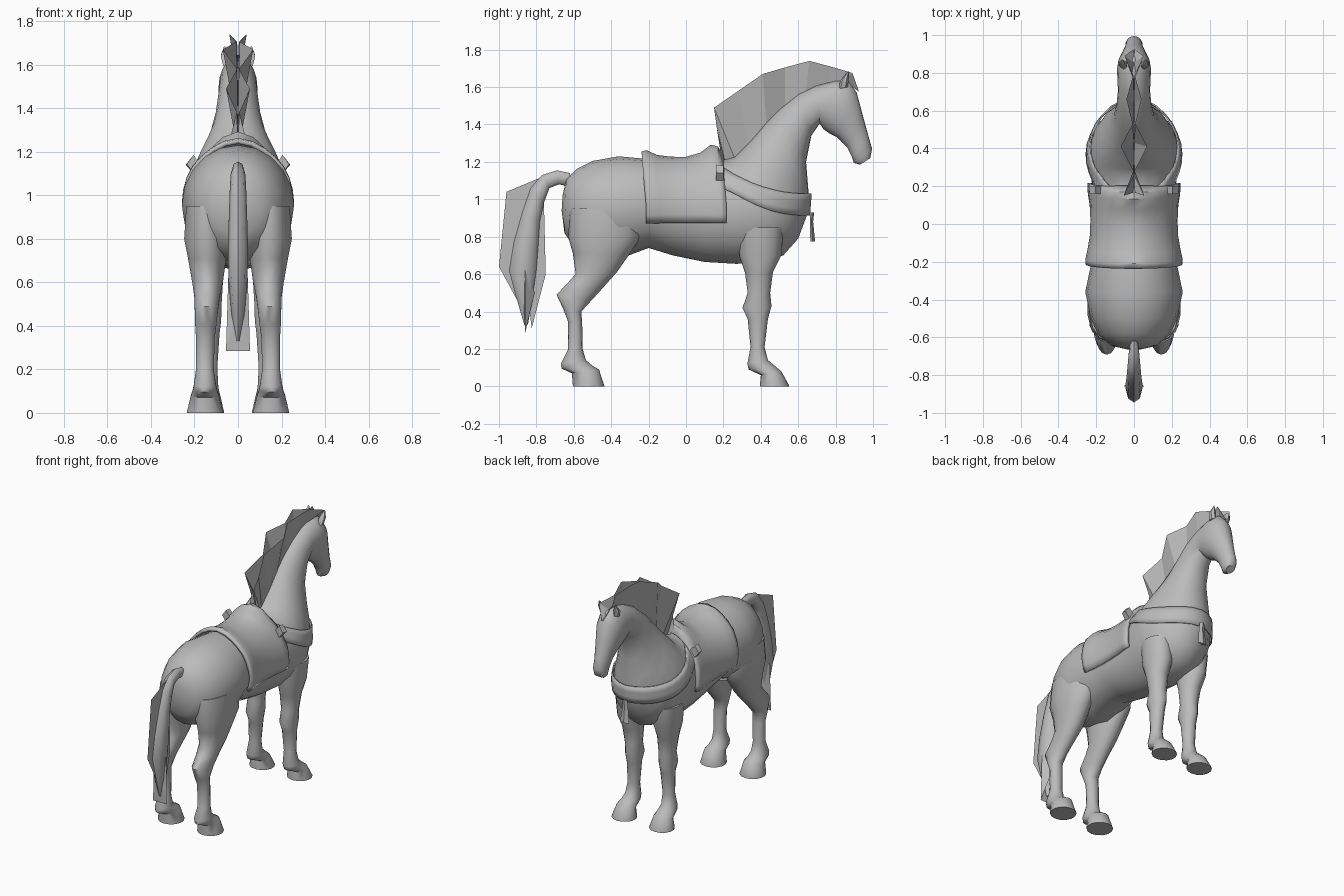
import bpy, bmesh, math
from mathutils import Vector
from mathutils.bvhtree import BVHTree

coat = bpy.data.materials.new("plain_grey")
coat.diffuse_color = (0.5, 0.5, 0.5, 1)


def make(name, verts, faces, angle=50, thick=0, closed=True):
    me = bpy.data.meshes.new(name)
    bm = bmesh.new()
    vs = [bm.verts.new(v) for v in verts]
    for f in faces:
        bm.faces.new([vs[i] for i in f])
    bmesh.ops.remove_doubles(bm, verts=bm.verts, dist=0.0005)
    bmesh.ops.recalc_face_normals(bm, faces=bm.faces)
    bm.to_mesh(me)
    bm.free()
    me.materials.append(coat)
    ob = bpy.data.objects.new(name, me)
    bpy.context.collection.objects.link(ob)
    if thick:
        mod = ob.modifiers.new("thickness", 'SOLIDIFY')
        mod.thickness, mod.offset = thick, 0
    bpy.ops.object.select_all(action='DESELECT')
    ob.select_set(True)
    bpy.context.view_layer.objects.active = ob
    if angle:
        bpy.ops.object.shade_smooth_by_angle(angle=math.radians(angle))
    return ob


def grid_faces(rows, cols, wrap=False):
    return [(r * cols + c, r * cols + (c + 1) % cols, (r + 1) * cols + (c + 1) % cols, (r + 1) * cols + c)
            for r in range(rows - 1) for c in range(cols if wrap else cols - 1)]


def loft(name, rings, n=16, side=1, angle=50):
    """Each ring: y, z of one edge, y, z of the opposite edge, centre x, half width."""
    verts = []
    for ya, za, yb, zb, cx, w in rings:
        for i in range(n):
            t = 2 * math.pi * i / n
            k = math.cos(t) / 2
            verts.append((side * (cx + w * math.sin(t)),
                          (ya + yb) / 2 + k * (ya - yb), (za + zb) / 2 + k * (za - zb)))
    m = len(rings)
    faces = grid_faces(m, n, True) + [tuple(range(n)), tuple(range((m - 1) * n, m * n))]
    return make(name, verts, faces, angle)


# Torso, neck and head in one sweep: top edge, bottom edge, half width
trunk = [
    (-.66, 1.02, -.665, .94, .04), (-.64, 1.11, -.65, .82, .12), (-.58, 1.165, -.59, .73, .19),
    (-.50, 1.205, -.50, .70, .228), (-.36, 1.23, -.36, .68, .258), (-.20, 1.215, -.20, .74, .225),
    (-.07, 1.205, -.07, .70, .212), (.08, 1.205, .10, .665, .212), (.20, 1.21, .27, .655, .225),
    (.26, 1.225, .40, .662, .245), (.29, 1.255, .52, .70, .24), (.335, 1.30, .60, .79, .215),
    (.38, 1.35, .645, .91, .175), (.43, 1.41, .655, 1.04, .135), (.50, 1.48, .642, 1.20, .107),
    (.60, 1.56, .67, 1.34, .092), (.70, 1.608, .715, 1.405, .085), (.80, 1.635, .735, 1.375, .088),
    (.87, 1.63, .77, 1.35, .09), (.913, 1.57, .81, 1.33, .083), (.945, 1.45, .86, 1.28, .062),
    (.975, 1.34, .888, 1.225, .048), (.995, 1.27, .897, 1.195, .046), (.985, 1.22, .93, 1.185, .03)]
body = loft("body", [(a, b, c, d, 0, w) for a, b, c, d, w in trunk], 20)
tree = BVHTree.FromObject(body, bpy.context.evaluated_depsgraph_get())

# Legs from thigh down to hoof: front edge, back edge, centre x, half width
hind = [
    (-.24, .95, -.62, .95, .14, .10), (-.24, .80, -.63, .80, .145, .105), (-.30, .71, -.605, .71, .142, .09),
    (-.37, .61, -.59, .60, .14, .073), (-.45, .52, -.635, .55, .142, .06), (-.505, .46, -.692, .49, .145, .055),
    (-.56, .40, -.655, .41, .148, .05), (-.555, .34, -.632, .35, .15, .044), (-.553, .20, -.63, .20, .152, .042),
    (-.535, .14, -.67, .12, .152, .052), (-.50, .11, -.665, .095, .152, .058), (-.465, .09, -.61, .07, .152, .066),
    (-.437, .004, -.605, .004, .152, .085), (-.437, 0, -.605, 0, .152, .085)]
fore = [
    (.52, .85, .28, .85, .15, .085), (.51, .70, .285, .70, .14, .082), (.465, .61, .315, .61, .135, .068),
    (.45, .50, .33, .50, .13, .056), (.457, .43, .302, .42, .13, .054), (.438, .36, .33, .36, .13, .046),
    (.42, .21, .345, .21, .135, .041), (.438, .14, .328, .12, .14, .05), (.475, .11, .335, .09, .142, .056),
    (.51, .08, .40, .06, .144, .066), (.552, .004, .395, .004, .145, .083), (.552, 0, .395, 0, .145, .083)]
for side, label in ((1, "right"), (-1, "left")):
    loft(label + "_hind_leg", hind, 14, side)
    loft(label + "_front_leg", fore, 14, side)
    # Ear: leaf-shaped spike
    loft(label + "_ear", [(.865, 1.60, .815, 1.59, .05, .02), (.87, 1.645, .825, 1.635, .06, .022),
                          (.872, 1.685, .866, 1.683, .062, .003)], 6, side)
    # Buckle at the front of the saddle
    loft(label + "_buckle", [(.16, 1.185, .16, 1.10, .205, .03), (.20, 1.18, .20, 1.10, .205, .035)], 4, side, 30)

# Mane: two sheets meeting on the crest, outer edges zigzag apart
crest = [(.19, 1.19), (.21, 1.20), (.26, 1.22), (.33, 1.29), (.43, 1.40),
         (.53, 1.50), (.64, 1.57), (.76, 1.62), (.85, 1.63), (.89, 1.60)]
edge = [(.185, 1.25, .04), (.165, 1.38, .005), (.15, 1.49, .055), (.28, 1.58, .004), (.41, 1.67, .07),
        (.53, 1.705, .008), (.66, 1.74, .04), (.79, 1.705, .004), (.89, 1.675, .05), (.925, 1.575, .004)]
for side, label in ((1, "right"), (-1, "left")):
    verts = [(0, y, z) for y, z in crest] + [(side * w, y, z) for y, z, w in edge]
    make(label + "_mane", verts, grid_faces(2, len(crest)), 0)

# Tail: tapered core, rear fan, front fin and splayed tip
loft("tail", [(-.62, 1.14, -.63, 1.07, 0, .02), (-.69, 1.155, -.68, 1.08, 0, .028),
              (-.77, 1.13, -.73, 1.06, 0, .034), (-.83, 1.06, -.76, .98, 0, .038),
              (-.875, .93, -.782, .88, 0, .042), (-.92, .77, -.79, .75, 0, .046),
              (-.945, .62, -.80, .62, 0, .044), (-.90, .45, -.825, .45, 0, .03),
              (-.865, .33, -.845, .33, 0, .008)], 8)
make("tail_fan", [(0, y, z) for y, z in ((-.72, 1.14), (-.96, 1.04), (-1, .64), (-.87, .40), (-.86, .6), (-.82, 1.0))],
     [(0, 1, 5), (1, 2, 4, 5), (2, 3, 4)], 0)
make("tail_fin", [(0, y, z) for y, z in ((-.76, 1.0), (-.75, .60), (-.825, .31), (-.86, .6))], [(0, 1, 2, 3)], 0)
make("tail_tip", [(0, -.87, .48), (.055, -.86, .285), (-.055, -.86, .285), (0, -.81, .5),
                  (.045, -.86, .62), (-.045, -.86, .62)],
     [(0, 1, 2), (0, 4, 1), (0, 2, 5), (3, 1, 4), (3, 5, 2)], 0)


def on_body(centre, direction, lift):
    d = Vector(direction).normalized()
    hit = tree.ray_cast(Vector(centre) + d * 2, -d)[0] or Vector(centre)
    return hit + d * lift


# Saddle: sheet draped over the back with a raised pommel and cantle
stations = [(-.235, .016, .012), (-.21, .022, .015), (-.16, .016, .0), (-.08, .012, 0), (0, .012, .0),
            (.08, .015, .02), (.135, .02, .055), (.165, .02, .045), (.195, .016, 0)]
cols = 19
verts = []
for y, lift, peak in stations:
    for c in range(cols):
        t = math.radians(-113 + 226 * c / (cols - 1))
        up = max(0, math.cos(t))
        p = on_body((0, y, .96), (math.sin(t), 0, math.cos(t)), lift + peak * up ** 10)
        p.y += .022 * (1 - up)
        if c in (0, cols - 1):
            p.z = .875
        verts.append(p)
make("saddle", verts, grid_faces(len(stations), cols), 35, .02)

# Breast strap: band around the chest, rising towards the saddle
cols = 25
verts = []
for drop in (0, .04, .08, .117):
    for c in range(cols):
        t = math.radians(-90 + 180 * c / (cols - 1))
        z = 1.03 + .145 * math.sin(t) ** 4 - drop
        verts.append(on_body((0, .18, z), (math.sin(t), math.cos(t), 0), .014))
make("breast_strap", verts, grid_faces(4, cols), 40, .008)

# Hanging strap end on the chest
loft("strap_end", [(.685, .93, .665, .93, 0, .02), (.68, .88, .662, .88, 0, .022),
                   (.69, .775, .665, .775, 0, .035)], 4, 1, 30)
